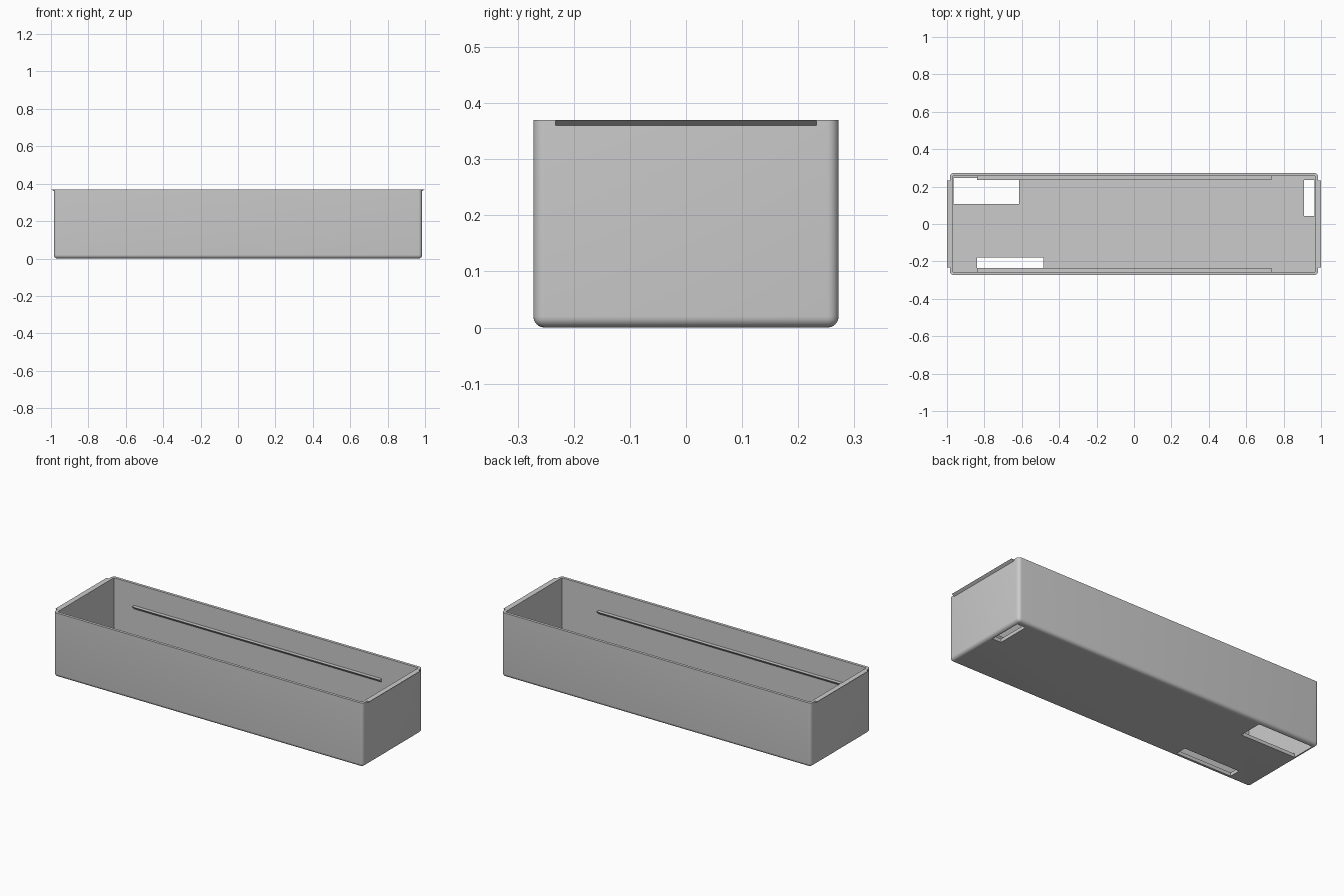
import bpy
import bmesh
from mathutils import Vector

if "Cube" in bpy.data.objects:
    bpy.data.objects.remove(bpy.data.objects["Cube"], do_unlink=True)

grey = bpy.data.materials.new("plain grey")
grey.use_nodes = True
colour = (0.6, 0.6, 0.6, 1)
grey.diffuse_color = colour
grey.node_tree.nodes["Principled BSDF"].inputs["Base Color"].default_value = colour

HALF_X, HALF_Y, HEIGHT = 0.985, 0.272, 0.37
WALL, FLOOR, RADIUS = 0.016, 0.02, 0.02


def add_object(name, bm):
    bmesh.ops.recalc_face_normals(bm, faces=bm.faces)
    mesh = bpy.data.meshes.new(name)
    bm.to_mesh(mesh)
    bm.free()
    mesh.materials.append(grey)
    obj = bpy.data.objects.new(name, mesh)
    bpy.context.collection.objects.link(obj)
    return obj


def box_bmesh(low, high):
    low, high = Vector(low), Vector(high)
    bm = bmesh.new()
    bmesh.ops.create_cube(bm, size=1)
    bmesh.ops.scale(bm, vec=high - low, verts=bm.verts)
    bmesh.ops.translate(bm, vec=(low + high) / 2, verts=bm.verts)
    return bm


def select_only(obj):
    bpy.ops.object.select_all(action="DESELECT")
    obj.select_set(True)
    bpy.context.view_layer.objects.active = obj


def cut(target, low, high):
    cutter = add_object("cutter", box_bmesh(low, high))
    cutter.hide_render = True
    mod = target.modifiers.new("cut", "BOOLEAN")
    mod.operation = "DIFFERENCE"
    mod.solver = "EXACT"
    mod.object = cutter
    select_only(target)
    bpy.ops.object.modifier_apply(modifier=mod.name)
    bpy.data.objects.remove(cutter, do_unlink=True)


def ridge(name, profile, along, start, end):
    """Triangular bar: profile holds (outward, z) pairs, swept along x or y."""
    bm = bmesh.new()

    def place(t, out, z):
        return (t, out, z) if along == "x" else (out, t, z)

    face = bm.faces.new([bm.verts.new(place(start, o, z)) for o, z in profile])
    swept = bmesh.ops.extrude_face_region(bm, geom=[face])
    moved = [v for v in swept["geom"] if isinstance(v, bmesh.types.BMVert)]
    bmesh.ops.translate(bm, vec=place(end - start, 0, 0), verts=moved)
    return add_object(name, bm)


# Tray shell: rounded bottom and upright corners, square rim
shell = box_bmesh((-HALF_X, -HALF_Y, 0), (HALF_X, HALF_Y, HEIGHT))
edges = [e for e in shell.edges if any(v.co.z < HEIGHT / 2 for v in e.verts)]
bmesh.ops.bevel(shell, geom=edges, offset=RADIUS, segments=6, profile=0.5, affect="EDGES")
tray = add_object("tray", shell)

# Hollow inside
cut(tray, (WALL - HALF_X, WALL - HALF_Y, FLOOR), (HALF_X - WALL, HALF_Y - WALL, 1))

# Openings in the floor
openings = [(-0.965, 0.107, -0.615, 0.246),
            (-0.84, -0.245, -0.485, -0.18),
            (0.91, 0.043, 0.965, 0.236)]
for x0, y0, x1, y1 in openings:
    cut(tray, (x0, y0, -0.1), (x1, y1, 0.1))

select_only(tray)
bpy.ops.object.shade_smooth_by_angle()

for side, hook_name, rail_name in ((1, "left_lip", "back_rail"), (-1, "right_lip", "front_rail")):
    # Catch lips on the short ends, sloped underneath
    lip = [(side * HALF_X, HEIGHT), (side, HEIGHT), (side * HALF_X, HEIGHT - 0.01)]
    ridge(hook_name, lip, "y", -0.233, 0.233)
    # Inner ledges on the long walls, sloped underneath
    inner = HALF_Y - WALL
    rail = [(side * inner, 0.245), (side * 0.235, 0.245), (side * inner, 0.225)]
    ridge(rail_name, rail, "x", -0.84, 0.735)
